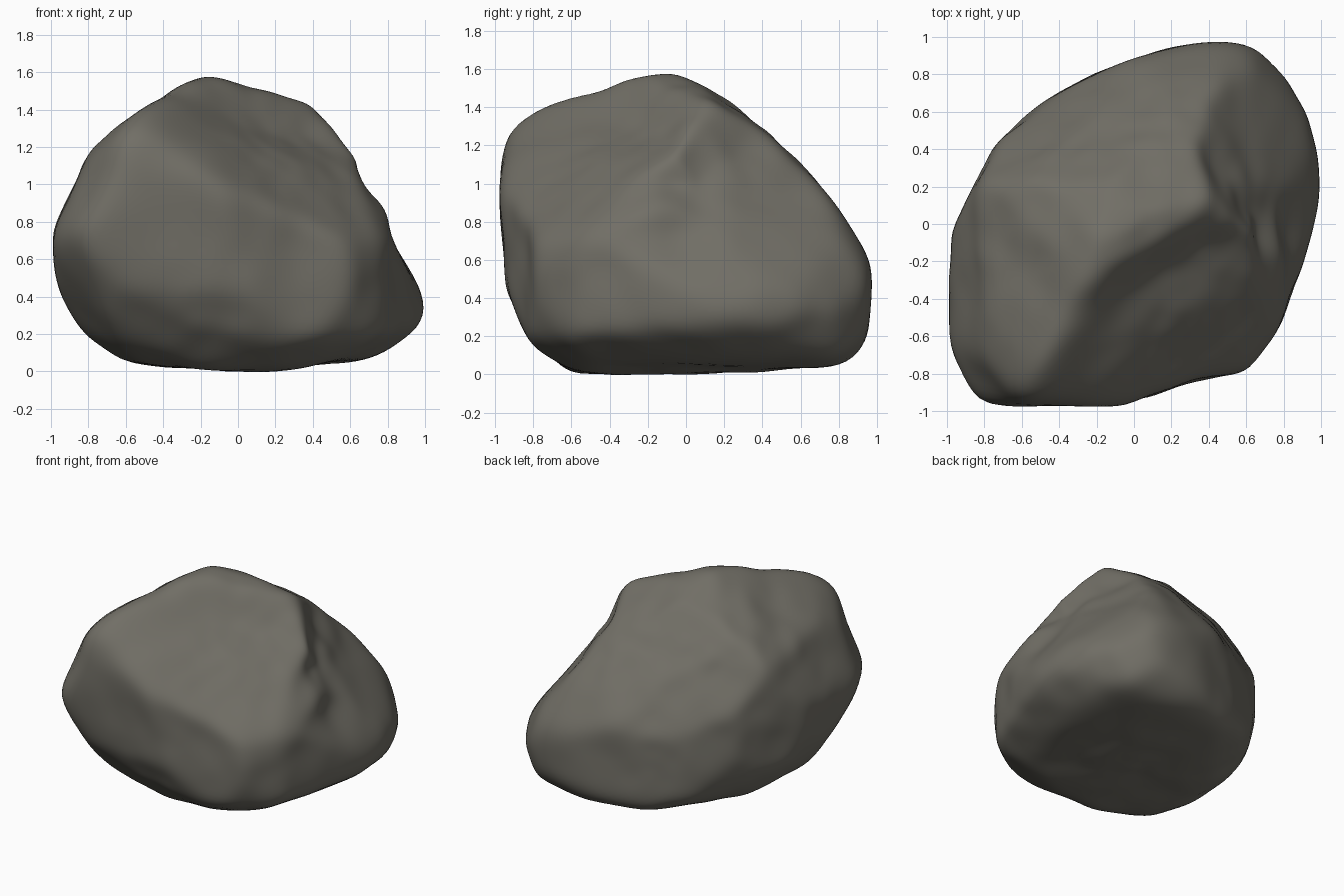
import bpy
import bmesh
from math import cos, sin, radians
from mathutils import Vector, noise

default_cube = bpy.data.objects.get("Cube")
if default_cube:
    bpy.data.objects.remove(default_cube, do_unlink=True)

MIDDLE = Vector((0, 0, .785))
SWELL = .01  # makes up for the material lost when edges are weathered

# Profiles of the boulder, each swept through the stone and intersected
front_profile = [
    (1, .33), (.96, .47), (.8, .73), (.79, .88), (.67, 1), (.66, 1.2), (.4, 1.44),
    (.1, 1.51), (-.1, 1.57), (-.24, 1.57), (-.42, 1.45), (-.55, 1.43), (-.78, 1.2), (-.86, 1),
    (-1, .73), (-.96, .46), (-.82, .18), (-.64, .06), (.1, 0), (.72, .08), (.93, .18)]
side_profile = [
    (.97, .6), (.8, .85), (.6, 1.1), (.17, 1.48), (.04, 1.52), (-.1, 1.58), (-.3, 1.56),
    (-.5, 1.46), (-.75, 1.44), (-.93, 1.27), (-.98, 1), (-.93, .45), (-.8, .15),
    (-.6, .02), (-.4, 0), (.85, .05), (.95, .2)]
plan_profile = [
    (1, .2), (.92, .6), (.8, .85), (.65, .94), (.4, .98), (.15, .93), (-.25, .78),
    (-.45, .66), (-.73, .43), (-.85, .18), (-.97, -.05), (-1, -.8), (-.93, -.92),
    (-.8, -.97), (-.05, -.97), (.3, -.83), (.6, -.79), (.78, -.52), (.93, -.1)]
long_diagonal_profile = [
    (-1.3, -.09), (-1.16, .1), (-1.08, .33), (-.9, .46), (-.6, .56), (-.37, .68),
    (-.16, .72), (.26, .63), (.44, .49), (.79, .27), (1.14, -.11), (1.14, -.42),
    (1, -.62), (.75, -.78), (.05, -.99), (-.34, -.94), (-.76, -.68), (-1.08, -.41)]
rear_diagonal_profile = [
    (1.3, .05), (1.26, .23), (1.1, .54), (.82, .73), (.38, .76), (-.39, .66), (-.51, .39),
    (-.75, .12), (-1.03, -.13), (-1.14, -.37), (-1.06, -.62), (-.78, -.83), (-.39, -.95),
    (.27, -.9), (.78, -.7), (1.12, -.3)]
short_diagonal_profile = [
    (.85, -.3), (.82, -.06), (.57, .3), (.25, .59), (-.17, .75), (-.59, .51), (-.59, .39),
    (-.93, .01), (-.98, -.34), (-.87, -.69), (-.35, -.94), (.06, -1), (.46, -.89), (.75, -.58)]


def make_sweep(profile, turn, tilt, base=0):
    """Return the profile with the right and up axes of its plane."""
    turn, tilt = radians(turn), radians(tilt)
    right = Vector((cos(turn), sin(turn), 0))
    outward = Vector((sin(turn), -cos(turn), 0))
    up = Vector((0, 0, cos(tilt))) - outward * sin(tilt)
    points = [Vector((h, v - base)) for h, v in profile]
    return points, right, up


def reach(direction, sweep):
    """Distance from the middle to the swept profile along a direction."""
    points, right, up = sweep
    ray = Vector((direction.dot(right), direction.dot(up)))
    best = 10
    for i, start in enumerate(points):
        edge = points[i - 1] - start
        slant = ray.cross(edge)
        if abs(slant) < 1e-9:
            continue
        distance = start.cross(edge) / slant
        along = start.cross(ray) / slant
        if distance > 0 and -1e-4 <= along <= 1.0001:
            best = min(best, distance)
    return best


sweeps = [
    make_sweep(front_profile, 0, 0, MIDDLE.z),
    make_sweep(side_profile, 90, 0, MIDDLE.z),
    make_sweep(plan_profile, 0, 90),
    make_sweep(long_diagonal_profile, 45, 30),
    make_sweep(rear_diagonal_profile, 225, 30),
    make_sweep(short_diagonal_profile, 135, -30),
]

# Broken shoulder facet: outward normal and a point on it
facet_normal = Vector((.48, -.52, .71)).normalized()
facet_offset = facet_normal.dot(Vector((-.45, -.69, 1.45)) - MIDDLE)

# Hollows worn into the stone: position, radius, depth
hollows = [
    (Vector((-.12, -.38, 1.36)), .2, .05),
    (Vector((.12, -.24, 1.33)), .2, .06),
    (Vector((.36, -.1, 1.25)), .2, .06),
    (Vector((.58, -.02, 1.05)), .15, .05),
    (Vector((.72, .05, .8)), .15, .06),
    (Vector((.88, 0, .66)), .12, .03),
]


def stone_point(direction):
    """Place one surface point of the boulder."""
    radius = min(reach(direction, sweep) for sweep in sweeps)
    facing = direction.dot(facet_normal)
    if facing > 0:
        radius = min(radius, facet_offset / facing)
    point = MIDDLE + direction * radius
    for spot, size, depth in hollows:
        falloff = (point - spot).length / size
        radius -= depth * 2.718 ** (-falloff * falloff)
    radius += .018 * noise.noise(point * 3.5)
    radius += .014 * noise.noise(point * 8)
    return MIDDLE + direction * (radius + SWELL)


# Boulder body
mesh = bpy.data.meshes.new("boulder")
boulder = bpy.data.objects.new("boulder", mesh)
bpy.context.collection.objects.link(boulder)
bm = bmesh.new()
bmesh.ops.create_icosphere(bm, subdivisions=6, radius=1)
for vert in bm.verts:
    vert.co = stone_point(vert.co.normalized())

# Weather the sharp edges
for _ in range(8):
    bmesh.ops.smooth_vert(bm, verts=bm.verts, factor=.5,
                          use_axis_x=True, use_axis_y=True, use_axis_z=True)
for face in bm.faces:
    face.smooth = True
bm.to_mesh(mesh)
bm.free()

# Stone colour
stone = bpy.data.materials.new("grey_brown_stone")
stone.use_nodes = True
colour = (.165, .157, .132, 1)
stone.diffuse_color = colour
stone.node_tree.nodes["Principled BSDF"].inputs["Base Color"].default_value = colour
mesh.materials.append(stone)
